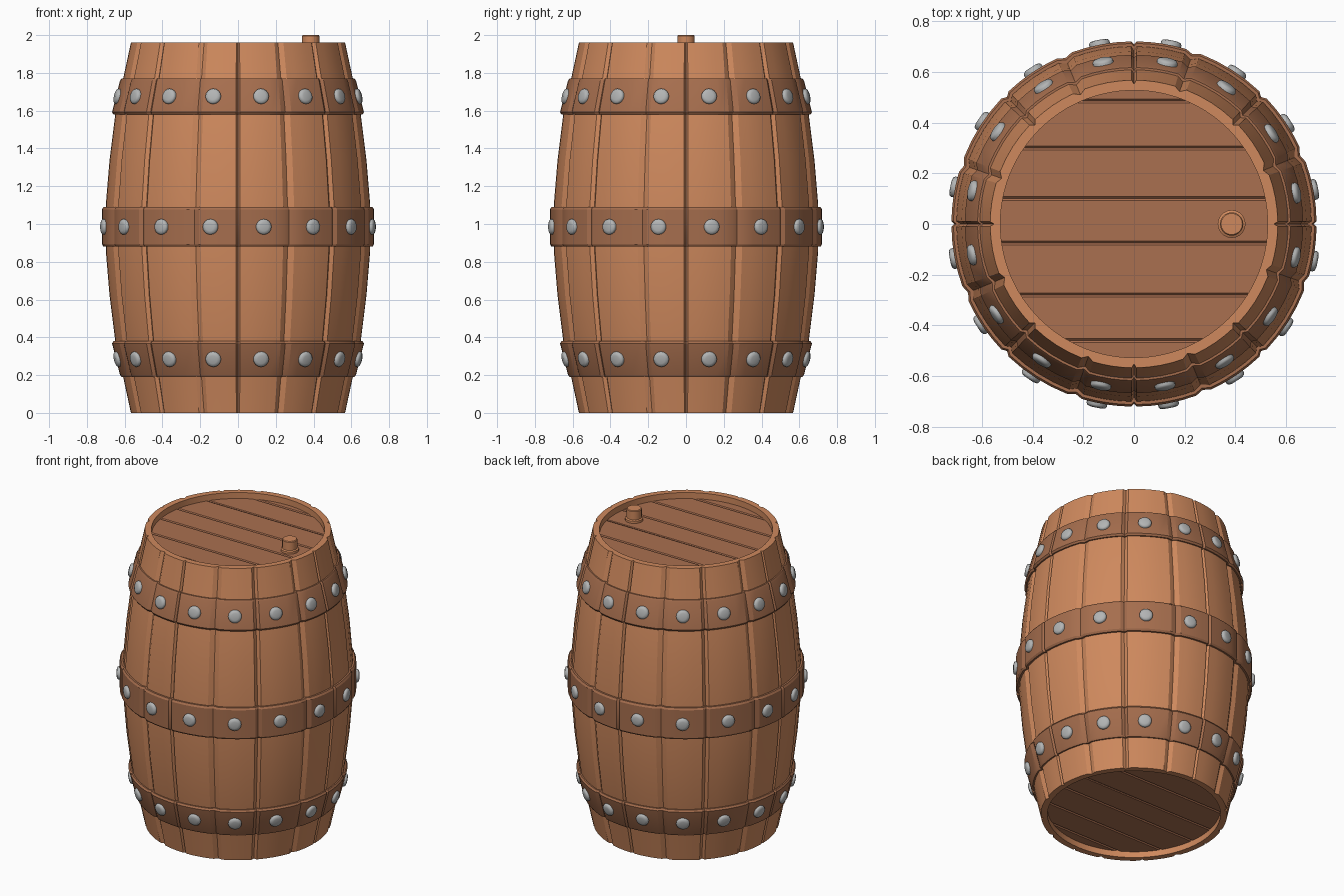
import bpy, bmesh
from math import sin, cos, pi, radians, sqrt, atan2
from mathutils import Matrix, Vector

if "Cube" in bpy.data.objects:
    bpy.data.objects.remove(bpy.data.objects["Cube"])

def material(name, rgb):
    m = bpy.data.materials.new(name)
    m.diffuse_color = (*rgb, 1)
    m.use_nodes = True
    m.node_tree.nodes["Principled BSDF"].inputs["Base Color"].default_value = m.diffuse_color
    return m

WOOD = material("wood", (0.62, 0.25, 0.11))
HOOP = material("hoop_wood", (0.38, 0.155, 0.075))
LID = material("lid_wood", (0.40, 0.16, 0.08))
STEEL = material("rivet_grey", (0.45, 0.46, 0.46))

def finish(bm, name, mat, angle=25):
    bmesh.ops.recalc_face_normals(bm, faces=bm.faces)
    me = bpy.data.meshes.new(name)
    bm.to_mesh(me)
    bm.free()
    ob = bpy.data.objects.new(name, me)
    bpy.context.collection.objects.link(ob)
    me.materials.append(mat)
    bpy.ops.object.select_all(action='DESELECT')
    ob.select_set(True)
    bpy.context.view_layer.objects.active = ob
    bpy.ops.object.shade_smooth_by_angle(angle=radians(angle))
    return ob

# stave outline: (angle, groove depth 0..1), repeated every quarter turn
SEAMS = [(0, 0.9), (22.5, 2.6), (45, 1.6), (71, 2.4)]
OUTLINE = []
for q in range(4):
    for i, (a, w) in enumerate(SEAMS):
        nxt = SEAMS[i + 1] if i < 3 else (90, SEAMS[0][1])
        b = a + w
        e = nxt[0] - nxt[1]
        OUTLINE.append((q * 90 + a, 1.0))
        OUTLINE += [(q * 90 + b + (e - b) * k / 4, 0.0) for k in range(5)]

def lathe(bm, section, closed):
    """Sweep (z, r, groove depth) points round the stave outline."""
    rings = []
    for z, r, d in section:
        rings.append([bm.verts.new(((r - d * g) * sin(radians(a)),
                                    -(r - d * g) * cos(radians(a)), z))
                      for a, g in OUTLINE])
    pairs = list(zip(rings, rings[1:]))
    if closed:
        pairs.append((rings[-1], rings[0]))
    n = len(OUTLINE)
    for p, q in pairs:
        for i in range(n):
            j = (i + 1) % n
            bm.faces.new((p[i], p[j], q[j], q[i]))

# barrel body with open recess at each end
H = 1.96
half = [(0, .567), (.19, .608), (.38, .65), (.62, .68), (.86, .70)]
prof = half + [(H - z, r) for z, r in reversed(half)]
section = [(.05, .527, 0), (0, .527, 0)]
section += [(z, r, .015) for z, r in prof]
section += [(H, .527, 0), (H - .05, .527, 0)]
bm = bmesh.new()
lathe(bm, section, False)
finish(bm, "barrel_staves", WOOD)

# hoops: (name, z low, r low, z high, r high)
HOOPS = [("bottom_hoop", .19, .625, .38, .667),
         ("middle_hoop", .88, .72, 1.09, .72),
         ("top_hoop", H - .38, .667, H - .19, .625)]
for name, z0, r0, z1, r1 in HOOPS:
    bm = bmesh.new()
    c = .012
    lathe(bm, [(z0, r0 - .04, .012), (z0, r0 - .008, .012), (z0 + c, r0, .012),
               (z1 - c, r1, .012), (z1, r1 - .008, .012), (z1, r1 - .04, .012)], True)
    finish(bm, name, HOOP)

    # ring of sixteen domed rivets, leaning with the hoop
    bm = bmesh.new()
    zc, rc = (z0 + z1) / 2, (r0 + r1) / 2
    tilt = atan2(r0 - r1, z1 - z0)
    rings = [(-.015, .041), (.008, .041), (.015, .036), (.019, .022)]
    for k in range(16):
        a = radians(k * 22.5 + 10.85)
        m = (Matrix.Rotation(a, 4, 'Z') @ Matrix.Translation((rc, 0, zc))
             @ Matrix.Rotation(pi / 2 - tilt, 4, 'Y'))
        loops = [[bm.verts.new(m @ Vector((r * cos(2 * pi * i / 16), r * sin(2 * pi * i / 16), h)))
                  for i in range(16)] for h, r in rings]
        for p, q in zip(loops, loops[1:]):
            for i in range(16):
                bm.faces.new((p[i], p[(i + 1) % 16], q[(i + 1) % 16], q[i]))
        bm.faces.new(loops[-1])
        bm.faces.new(loops[0][::-1])
    finish(bm, name.replace("hoop", "rivets"), STEEL, 40)

# planked heads: disc sliced at each joint, joint line pushed inwards
JOINTS = [-.46, -.28, -.075, .10, .30, .485]
for name, z, s in (("top_head", H - .04, 1), ("bottom_head", .04, -1)):
    bm = bmesh.new()
    bmesh.ops.create_circle(bm, cap_ends=True, radius=.53, segments=64)
    for y in JOINTS:
        for dy in (-.008, 0, .008):
            bmesh.ops.bisect_plane(bm, geom=bm.verts[:] + bm.edges[:] + bm.faces[:],
                                   plane_co=(0, y + dy, 0), plane_no=(0, 1, 0))
    for v in bm.verts:
        sunk = any(abs(v.co.y - y) < .001 for y in JOINTS)
        v.co.z = z - s * (.008 if sunk else 0)
    ob = finish(bm, name, LID, 10)
    if (ob.data.polygons[0].normal.z > 0) != (s > 0):
        ob.data.flip_normals()

# bung near the rim of the top head
bm = bmesh.new()
rings = [(H - .05, .055), (H - .025, .055), (H - .02, .046), (1.995, .046), (2.0, .042)]
loops = [[bm.verts.new((.385 + r * cos(2 * pi * i / 20), r * sin(2 * pi * i / 20), h))
          for i in range(20)] for h, r in rings]
for p, q in zip(loops, loops[1:]):
    for i in range(20):
        bm.faces.new((p[i], p[(i + 1) % 20], q[(i + 1) % 20], q[i]))
bm.faces.new(loops[-1])
bm.faces.new(loops[0][::-1])
finish(bm, "bung", WOOD, 30)
